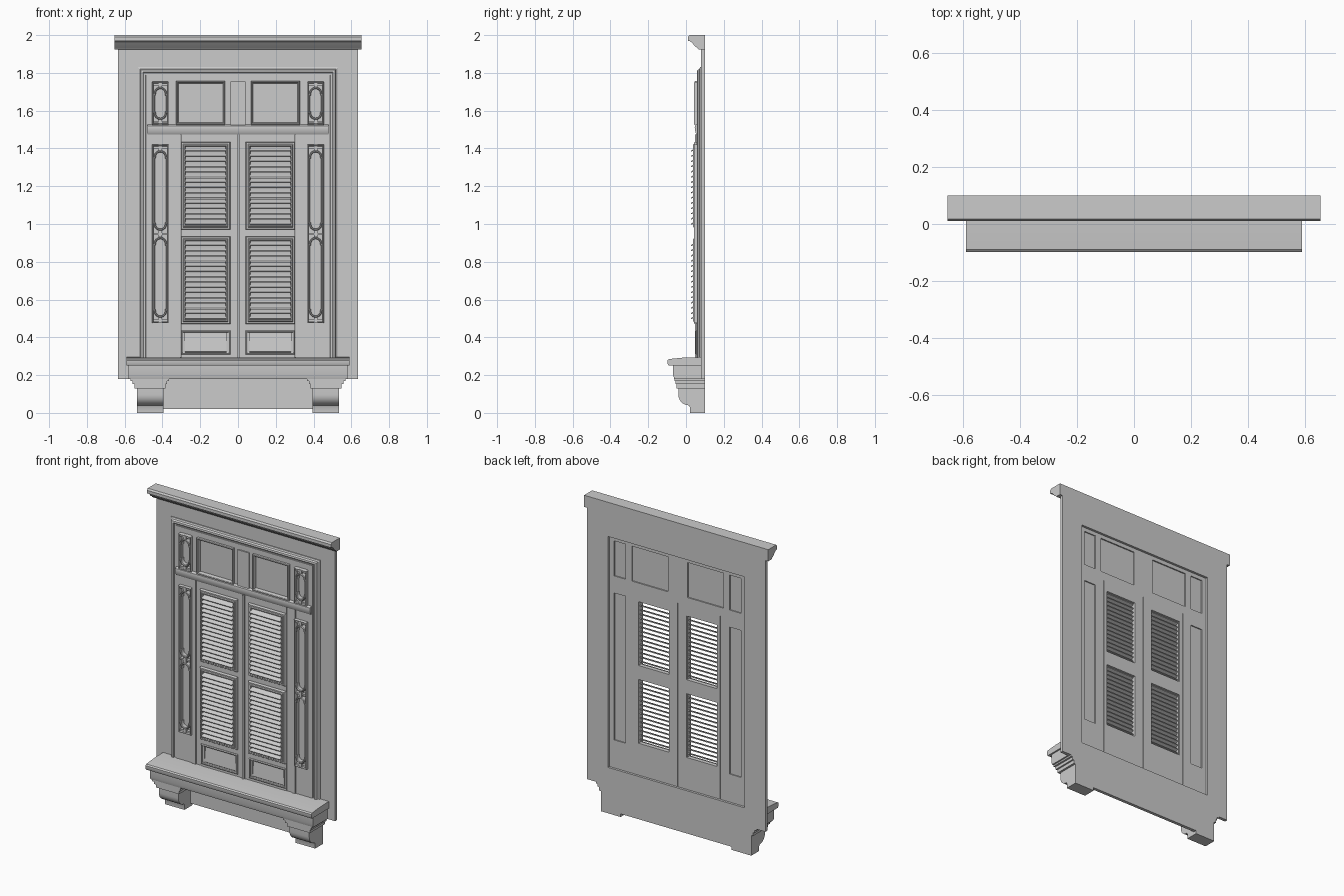
import bpy, bmesh, math
from mathutils import Vector

if "Cube" in bpy.data.objects:
    bpy.data.objects.remove(bpy.data.objects["Cube"])


def finish(name, bm, mirror):
    bmesh.ops.recalc_face_normals(bm, faces=bm.faces)
    me = bpy.data.meshes.new(name)
    bm.to_mesh(me)
    bm.free()
    ob = bpy.data.objects.new(name, me)
    bpy.context.collection.objects.link(ob)
    if mirror:
        mod = ob.modifiers.new("Mirror", 'MIRROR')
        mod.use_mirror_merge = False
    return ob


def loft(name, rings, closed, mirror=False):
    """Skin a list of matching closed rings of points."""
    bm = bmesh.new()
    vs = [[bm.verts.new(p) for p in r] for r in rings]
    n, m = len(vs), len(vs[0])
    for i in range(n if closed else n - 1):
        a, b = vs[i], vs[(i + 1) % n]
        for j in range(m):
            k = (j + 1) % m
            bm.faces.new((a[j], a[k], b[k], b[j]))
    if not closed:
        bm.faces.new(vs[0])
        bm.faces.new(vs[-1])
    return finish(name, bm, mirror)


def extrude_x(name, yz, x0, x1, mirror=False):
    return loft(name, [[(x, y, z) for y, z in yz] for x in (x0, x1)], False, mirror)


def extrude_y(name, xz, y0, y1, mirror=False):
    return loft(name, [[(x, y, z) for x, z in xz] for y in (y0, y1)], False, mirror)


def box(name, x0, x1, y0, y1, z0, z1, mirror=False):
    return extrude_y(name, rect(x0, x1, z0, z1), y0, y1, mirror)


def rect(x0, x1, z0, z1):
    return [(x0, z0), (x0, z1), (x1, z1), (x1, z0)]


def sweep(name, path, prof, closed=True, mirror=False):
    """Mitred moulding along a clockwise x-z path; profile is (inward, y)."""
    pts = [Vector(p) for p in path]
    n, rings = len(pts), []
    for i, p in enumerate(pts):
        d1 = p - pts[i - 1] if closed or i > 0 else pts[1] - p
        d2 = pts[(i + 1) % n] - p if closed or i < n - 1 else d1
        n1, n2 = [Vector((d.y, -d.x)).normalized() for d in (d1, d2)]
        mit = (n1 + n2) / (1 + n1.dot(n2))
        rings.append([(p.x + mit.x * d, y, p.y + mit.y * d) for d, y in prof])
    return loft(name, rings, closed, mirror)


# Flat surround and moulded casing
extrude_y("wall_surround", [(-.635, .18), (-.635, 2), (.635, 2), (.635, .18),
                            (.485, .18), (.485, 1.78), (-.485, 1.78), (-.485, .18)], .08, .10)
sweep("casing_moulding", [(-.53, .2), (-.53, 1.83), (.53, 1.83), (.53, .2)],
      [(0, .085), (0, .074), (.01, .07), (.016, .06), (.026, .057), (.03, .06),
       (.031, .068), (.04, .068), (.046, .074), (.046, .09)], closed=False)

# Cornice
extrude_x("cornice", [(.10, 2), (.018, 2), (.01, 1.99), (.01, 1.97), (.022, 1.967),
                      (.035, 1.957), (.045, 1.942), (.06, 1.932), (.065, 1.925), (.10, 1.925)], -.655, .655)

# Sill, fascia and apron
extrude_x("sill", [(.085, .295), (-.02, .292), (-.09, .285), (-.098, .278), (-.098, .262),
                   (-.092, .25), (.085, .25)], -.59, .59)
extrude_x("sill_fascia", [(.10, .255), (-.068, .255), (-.068, .20), (-.062, .18), (.10, .18)], -.58, .58)
box("sill_back", -.485, .485, .07, .10, .18, .295)
box("apron", -.40, .40, .08, .10, .02, .19)

# Scrolled brackets with stepped caps
curve = [(.015 - .055 * math.sin(t), .095 - .055 * math.cos(t))
         for t in [math.pi / 2 * (1 - i / 6) for i in range(7)]]
extrude_x("bracket", [(.10, .14), (-.04, .14)] + curve + [(.02, .03), (.02, 0), (.10, 0)], .395, .535, True)
box("bracket_cap_lower", .385, .548, -.05, .10, .13, .152, True)
box("bracket_cap_middle", .375, .558, -.056, .10, .152, .17, True)
box("bracket_cap_upper", .365, .57, -.062, .10, .17, .182, True)

# Fixed frame: posts, rails and thin infill panels
FY, BY = .062, .085
box("outer_stile", .452, .486, FY, BY, .28, 1.79, True)
box("side_post", .305, .37, FY, BY, .28, 1.485, True)
box("side_post_raise", .34, .368, FY - .006, FY, .29, 1.48, True)
box("transom_post", .325, .37, FY, BY, 1.48, 1.79, True)
box("side_rail_bottom", .36, .46, FY, BY, .28, .475, True)
box("side_rail_top", .36, .46, FY, BY, 1.42, 1.485, True)
box("side_infill", .36, .46, .072, .078, .47, 1.76, True)
box("top_rail", -.486, .486, FY, BY, 1.755, 1.79)
box("transom_mullion", -.07, .07, FY, BY, 1.48, 1.76)
box("mullion_raise", -.04, .04, .054, FY, 1.52, 1.755)
box("transom_rail_back", -.486, .486, FY, BY, 1.475, 1.53)
extrude_x("transom_ledge", [(.08, 1.53), (.056, 1.527), (.048, 1.52), (.046, 1.51),
                            (.05, 1.485), (.056, 1.475), (.08, 1.475)], -.48, .48)
box("transom_window_panel", .06, .335, .07, .077, 1.52, 1.76, True)
bead = [(0, .065), (0, .048), (.004, .045), (.008, .048), (.012, .06), (.012, .073)]
sweep("transom_window_bead", rect(.068, .328, 1.525, 1.757), bead, mirror=True)

# Side tracery
CX = .411
thin = [(0, .074), (0, .047), (.003, .043), (.007, .043), (.01, .047), (.01, .074)]


def stadium(z0, z1, w, r):
    arc = [math.pi * i / 12 for i in range(13)]
    top = [(CX - r * math.cos(t), z1 - r + r * math.sin(t)) for t in arc]
    bot = [(CX + r * math.cos(t), z0 + r - r * math.sin(t)) for t in arc]
    return ([(CX - w, z0 + r), (CX - w, z1 - r)] + top + [(CX + w, z1 - r), (CX + w, z0 + r)] + bot)


for z0, z1, ovals in ((.475, 1.42, ((.505, .93), (.965, 1.39))), (1.525, 1.752, ((1.552, 1.725),))):
    sweep("side_panel_bead", rect(CX - .044, CX + .044, z0, z1), [(d * .7, y) for d, y in thin], mirror=True)
    ends = [z0] + [z for o in ovals for z in o] + [z1]
    for a, b in ovals:
        sweep("tracery_oval", stadium(a, b, .039, .034), thin, mirror=True)
    for a, b in zip(ends[::2], ends[1::2]):
        box("tracery_link", CX - .009, CX + .009, .045, .074, a, b, True)
        box("tracery_crossbar", CX - .04, CX + .04, .05, .074, (a + b) / 2 - .005, (a + b) / 2 + .005, True)

# Door leaves
box("door_inner_stile", .002, .062, FY - .004, BY, .28, 1.475, True)
box("door_outer_stile", .28, .303, FY - .004, BY, .28, 1.475, True)
for z0, z1 in ((.28, .31), (.435, .5), (.91, 1.0), (1.41, 1.475)):
    box("door_rail", .06, .282, FY - .004, BY, z0, z1, True)
box("meeting_strip", -.006, .008, .048, .08, .29, 1.475)

# Bottom door panel with sloped field
box("door_bottom_panel", .05, .29, .072, BY, .3, .44, True)
extrude_x("door_panel_field", [(.074, .42), (.07, .42), (.06, .325), (.074, .312)], .062, .28, True)
sweep("door_panel_bead", rect(.04, .302, .31, .437),
      [(0, .06), (0, .054), (.005, .05), (.01, .053), (.012, .073)], mirror=True)

# Louvred panels: moulded surround and tilted slats
surround = [(0, .07), (0, .048), (.004, .042), (.012, .042), (.016, .037), (.022, .037), (.025, .045), (.025, .08)]
SLATS = 15
for z0 in (.47, .97):
    sweep("louvre_surround", rect(.04, .303, z0, z0 + .465), surround, mirror=True)
    pitch = .415 / SLATS
    for i in range(SLATS):
        z = z0 + .026 + i * pitch
        extrude_x("louvre_slat", [(.028, z), (.026, z + .005), (.03, z + .008),
                                  (.07, z + .027), (.072, z + .021)], .062, .281, True)

# Smooth curved mouldings, keep edges sharp
bpy.ops.object.select_all(action='SELECT')
bpy.context.view_layer.objects.active = bpy.context.selected_objects[0]
bpy.ops.object.shade_smooth_by_angle(angle=math.radians(28))
